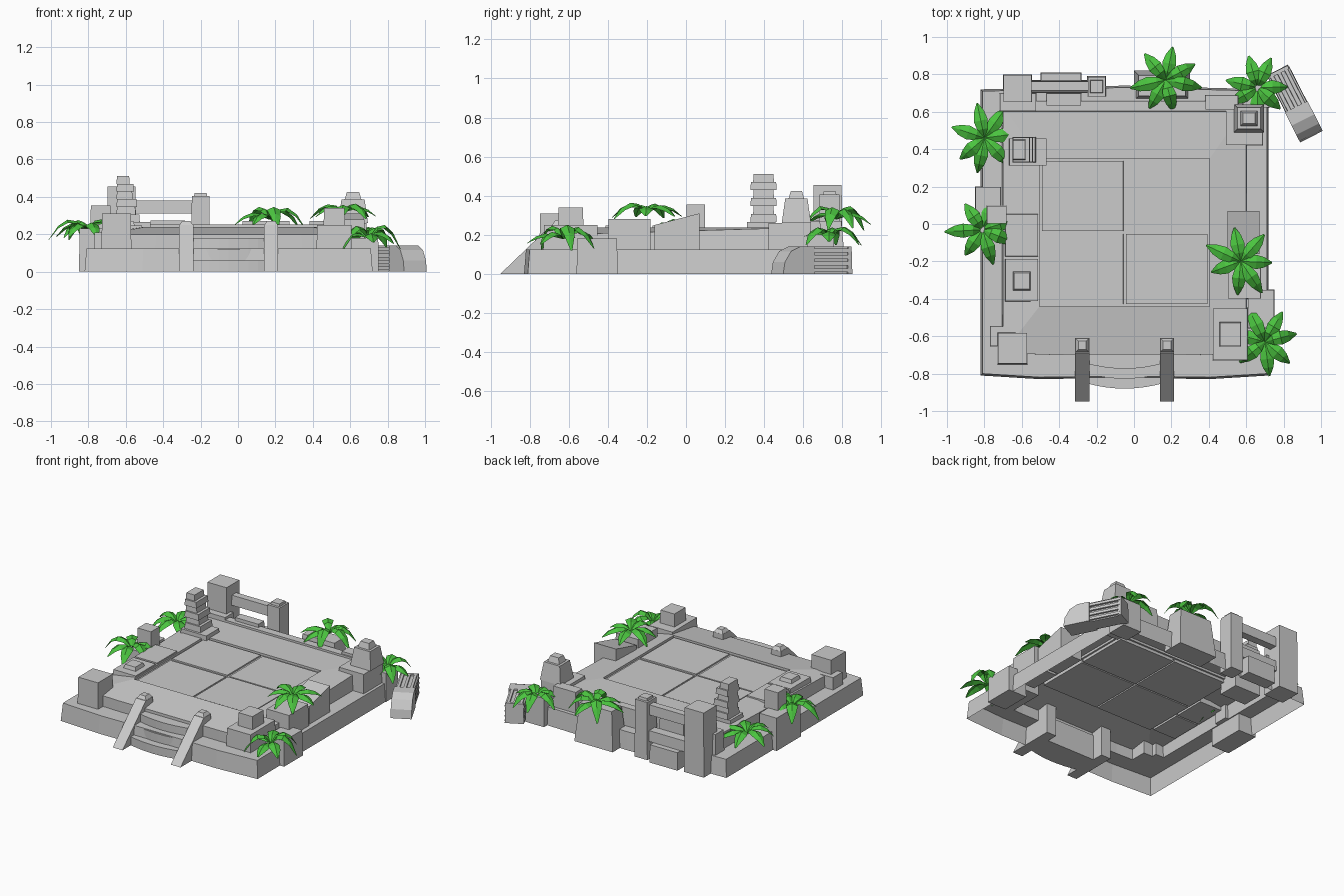
import bpy, bmesh, math, random
from mathutils import Matrix, Vector

if "Cube" in bpy.data.objects:
    bpy.data.objects.remove(bpy.data.objects["Cube"])
random.seed(4)

green = bpy.data.materials.new("leaf_green")
green.diffuse_color = (0.07, 0.55, 0.05, 1)
green.use_nodes = True
green.node_tree.nodes["Principled BSDF"].inputs["Base Color"].default_value = green.diffuse_color
CX = -.05      # centre line of the platform
TIER = .125    # height of the lower tier


def finish(name, bm, mat=None):
    me = bpy.data.meshes.new(name)
    bm.to_mesh(me)
    bm.free()
    ob = bpy.data.objects.new(name, me)
    bpy.context.collection.objects.link(ob)
    if mat:
        me.materials.append(mat)
    return ob


def loft(name, rings, closed=True):
    """Skin a stack of equally long point rings."""
    bm = bmesh.new()
    vs = [[bm.verts.new(p) for p in r] for r in rings]
    for a, b in zip(vs, vs[1:]):
        for i in range(len(a)):
            bm.faces.new((a[i - 1], a[i], b[i], b[i - 1]))
    bm.faces.new(vs[-1])
    if closed:
        bm.faces.new(vs[0][::-1])
        bmesh.ops.recalc_face_normals(bm, faces=bm.faces)
    return finish(name, bm)


def block(name, x, y, w, d, top, base=TIER, taper=.003):
    """Upright block centred on x, y, slightly narrower at the top."""
    def ring(t, z):
        return [(x + i * (w / 2 - t), y + j * (d / 2 - t), z)
                for i, j in ((-1, -1), (1, -1), (1, 1), (-1, 1))]
    return loft(name, [ring(0, base), ring(taper, top)])


def stack(name, x, y, base, *tiers):
    """Blocks piled on one spot; each tier is width, depth, top."""
    for i, (w, d, top) in enumerate(tiers):
        block(f"{name}_{i}", x, y, w, d, top, base)
        base = top


def prism(name, profile, x, width):
    """Extrude a (y, z) profile along x."""
    return loft(name, [[(x + s * width / 2, y, z) for y, z in profile] for s in (-1, 1)])


def outline(half, y0, y1, z, bow=0, low=None):
    """Platform outline with a gently waved front edge."""
    front = [(CX + half * t, y0 - bow * math.sin(abs(t) * math.pi), z if low is None else low)
             for t in (-1, -.6, -.3, .3, .6, 1)]
    return front + [(CX + half * t, y1 + bow * (1 - abs(t)), z) for t in (1, 0, -1)]


# Lower tier, upper tier and recessed floor: one stepped shell, open below
loft("stepped_platform", [outline(.77, -.81, .72, 0, .02), outline(.76, -.80, .71, TIER, .02),
                          outline(.655, -.69, .63, TIER, .01), outline(.65, -.69, .63, .238, .01, .2),
                          outline(.455, -.44, .35, .238), outline(.455, -.44, .35, .222)], closed=False)

# Loose paving slabs with cracks between them
for i in (-1, 1):
    for j in (-1, 1):
        block(f"floor_slab_{i}_{j}", CX + i * .225, -.045 + j * .195, .44, .38, .229 - i * j * .002, .2)
    block(f"left_rim_slab_{i}", -.60, -.18 + i * .12, .18, .23, .247, .2)
block("back_rim_slab", -.02, .63, 1.05, .06, .252)

# Bowed front steps between the two stringers
for i in range(3):
    top, front = .06 * (i + 1), -.88 + .053 * i
    edge = [(CX + .21 * t / 4, front + .03 * (t / 4) ** 2) for t in range(-4, 5)]
    edge += [(CX + s * .21, -.69) for s in (1, -1)]
    loft(f"front_step_{i}", [[(x, y, z) for x, y in edge] for z in (top - .06, top)])

# Sloping stair stringers with caps
for side, s in (("left", -1), ("right", 1)):
    x = CX + s * .227
    prism(f"stringer_{side}", [(-.95, 0), (-.61, 0), (-.61, .25), (-.69, .25)], x, .076)
    block(f"stringer_cap_{side}", x, -.648, .072, .074, .272, .25, .015)

# Front and side ruins
block("front_left_post", -.65, -.665, .16, .17, .31)
block("front_left_block", -.705, -.60, .13, .11, .21)
stack("front_right_post", .515, -.59, TIER, (.19, .28, .25), (.115, .13, .34))
block("left_low_cap", -.60, -.305, .105, .11, .272, .23, .012)
block("left_buttress", -.78, .065, .14, .27, .23, 0)
block("left_buttress_block", -.735, .05, .11, .10, .355)
block("right_buttress", .68, -.455, .145, .21, .18, 0)
block("right_wall_block", .59, -.29, .18, .22, .28)
prism("right_slanted_slab", [(-.16, TIER), (.07, TIER), (.07, .31), (-.16, .25)], .585, .17)

# Back wall: tall posts joined by rails, buttress and corner pillar
block("back_left_post", -.622, .725, .155, .15, .455, 0)
block("back_left_ledge", -.62, .65, .20, .10, .27)
stack("back_post", -.20, .735, 0, (.10, .11, .405), (.07, .07, .422))
block("back_rail_upper", -.40, .737, .32, .055, .38, .31)
block("back_rail_lower", -.40, .735, .32, .07, .20)
block("back_low_block", -.39, .765, .22, .09, TIER, 0)
block("back_slab", -.375, .665, .19, .07, .275)
block("back_middle_buttress", .15, .74, .30, .16, .27, 0, .025)
block("back_right_block", .47, .65, .18, .08, .27)
block("back_right_base", .59, .53, .20, .22, .26)
block("back_right_pillar", .615, .565, .16, .15, .385, .26, .018)
block("back_right_cap", .615, .565, .09, .08, .425, .385, .012)
block("back_right_corner", .652, .69, .145, .14, .20, 0)

# Broken grooved column on a plinth, stepping back to a sheared top
block("broken_column_plinth", -.567, .385, .205, .15, .265)
for i in range(6):
    groove = .014 * (i % 2)
    w = .125 - groove - .008 * i
    block(f"broken_column_layer_{i}", -.65 + w / 2, .397, w, .135 - 2 * groove,
          .306 + .041 * i, .265 + .041 * i)

# Fallen column piece: rounded head plus a ribbed shaft, turned on the ground
fallen = [prism("fallen_head", [(-.20, 0), (-.02, 0), (-.02, .14), (-.10, .14), (-.155, .115), (-.19, .06)],
                0, .136),
          block("fallen_core", 0, .083, .104, .225, .125, 0),
          block("fallen_foot", 0, .188, .124, .025, .14, 0)]
for k in range(4):
    h = .008 + k * .034
    fallen.append(block(f"fallen_side_rib_{k}", 0, .08, .13, .22, h + .02, h))
for k in (-1, 0, 1):
    fallen.append(block(f"fallen_top_rib_{k}", k * .042, .08, .024, .22, .14, .12))
for ob in fallen:
    ob.data.transform(Matrix.Translation((.858, .645, 0)) @ Matrix.Rotation(math.radians(27), 4, 'Z'))


# Leafy plants: folded, arching leaves around a centre
def plant(name, x, y, z, size=.195, leaves=7):
    bm = bmesh.new()
    turn = random.uniform(0, math.tau)
    for k in range(leaves):
        a = turn + math.tau * k / leaves + random.uniform(-.15, .15)
        along, side = Vector((math.cos(a), math.sin(a), 0)), Vector((-math.sin(a), math.cos(a), 0))
        length = size * random.uniform(.85, 1.05)
        up = random.uniform(.14, .4)
        prev = None
        for step in range(5):
            t = step / 4
            w = .004 + .034 * math.sin(math.pi * t)
            mid = Vector((x, y, z + up * t * (.85 - t))) + along * length * t
            row = [bm.verts.new(mid + side * w * q - Vector((0, 0, abs(q) * w * .45))) for q in (-1, 0, 1)]
            if prev:
                for i in (0, 1):
                    bm.faces.new((row[i + 1], row[i], prev[i], prev[i + 1]))
            prev = row
    return finish(name, bm, green)


plant("plant_back", .17, .77, .28)
plant("plant_back_right", .66, .73, .19, .17)
plant("plant_left_rear", -.80, .46, .22)
plant("plant_left_middle", -.81, -.03, .22)
plant("plant_right_middle", .57, -.20, .32)
plant("plant_front_right", .70, -.63, .18)
